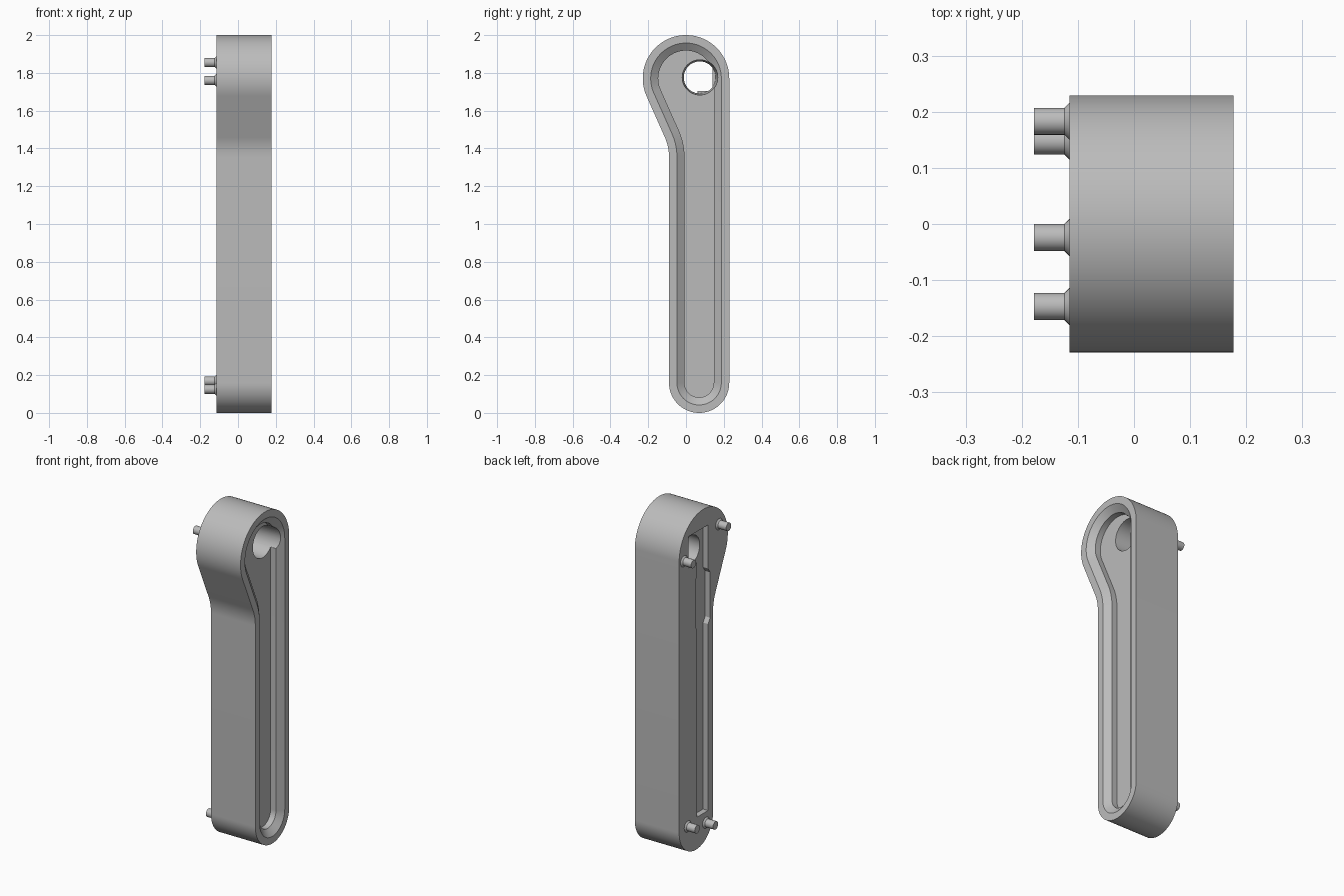
import bpy, bmesh, math
from mathutils import Matrix

cube = bpy.data.objects.get("Cube")
if cube:
    bpy.data.objects.remove(cube, do_unlink=True)

grey = bpy.data.materials.new("plain_grey")
grey.use_nodes = True
grey.diffuse_color = (0.5, 0.5, 0.5, 1)
grey.node_tree.nodes["Principled BSDF"].inputs["Base Color"].default_value = (0.5, 0.5, 0.5, 1)

BACK, FRONT = -0.115, 0.177


def arc(cy, cz, r, start, end, steps):
    angles = [math.radians(start + (end - start) * i / steps) for i in range(steps + 1)]
    return [(cy + r * math.cos(a), cz + r * math.sin(a)) for a in angles]


def outline(inset):
    """Teardrop handle outline in the YZ plane, moved inward by inset."""
    tilt, fillet = 24, 0.259
    head = arc(0, 1.771, 0.229 - inset, 0, 180 + tilt, 56)
    neck = arc(-0.09 - fillet, 1.355, fillet + inset, tilt, 0, 10)
    foot = arc(0.0695, 0.1595, 0.1595 - inset, 180, 360, 40)
    return head + neck + foot


def loft(name, rings):
    """Skin matching (x, outline) rings and cap both ends."""
    bm = bmesh.new()
    loops = [[bm.verts.new((x, y, z)) for y, z in pts] for x, pts in rings]
    for a, b in zip(loops, loops[1:]):
        for i in range(len(a)):
            j = (i + 1) % len(a)
            bm.faces.new((a[i], a[j], b[j], b[i]))
    bm.faces.new(loops[0][::-1])
    bm.faces.new(loops[-1])
    bmesh.ops.recalc_face_normals(bm, faces=bm.faces)
    mesh = bpy.data.meshes.new(name)
    bm.to_mesh(mesh)
    bm.free()
    mesh.materials.append(grey)
    obj = bpy.data.objects.new(name, mesh)
    bpy.context.collection.objects.link(obj)
    return obj


def select(obj):
    bpy.ops.object.select_all(action='DESELECT')
    obj.select_set(True)
    bpy.context.view_layer.objects.active = obj


def circle(y, z, r, steps=32):
    return arc(y, z, r, 0, 360, steps)[:-1]


def cut(obj, cutter):
    cutter.hide_render = True
    mod = obj.modifiers.new("cut", 'BOOLEAN')
    mod.operation, mod.solver, mod.object = 'DIFFERENCE', 'EXACT', cutter
    select(obj)
    bpy.ops.object.modifier_apply(modifier=mod.name)
    bpy.data.objects.remove(cutter, do_unlink=True)


# Handle body with bevelled rim and sunken front floor
body = loft("handle_body", [
    (BACK, outline(0)),
    (FRONT, outline(0)),
    (FRONT, outline(0.042)),
    (FRONT - 0.03, outline(0.082)),
    (FRONT - 0.065, outline(0.082)),
])

# Long stepped pocket in the back face
pocket = [(-0.043, 0.19), (0.06, 0.19), (0.06, 1.3), (0.075, 1.33), (0.075, 1.6),
          (0.06, 1.63), (0.06, 1.704), (0.14, 1.704), (0.14, 1.89), (-0.043, 1.89),
          (-0.043, 1.63), (-0.063, 1.6), (-0.063, 1.33), (-0.043, 1.3)]
cut(body, loft("pocket_cutter", [(BACK - 0.05, pocket), (BACK + 0.033, pocket)]))

# Tapered round hole from the front floor to the pocket
cut(body, loft("hole_cutter", [
    (BACK + 0.015, circle(0.073, 1.776, 0.084, 48)),
    (FRONT + 0.05, circle(0.073, 1.776, 0.098, 48)),
]))

# Locating pegs with flared bases
pegs = {"upper_front_peg": (-0.147, 1.855), "upper_back_peg": (0.183, 1.76),
        "lower_front_peg": (-0.024, 0.125), "lower_back_peg": (0.148, 0.168)}
parts = [body]
for name, (y, z) in pegs.items():
    parts.append(loft(name, [
        (BACK + 0.002, circle(y, z, 0.033)),
        (BACK, circle(y, z, 0.033)),
        (BACK - 0.009, circle(y, z, 0.024)),
        (-0.178, circle(y, z, 0.024)),
    ]))

for part in parts:
    select(part)
    bpy.ops.object.shade_smooth_by_angle(angle=math.radians(25))
